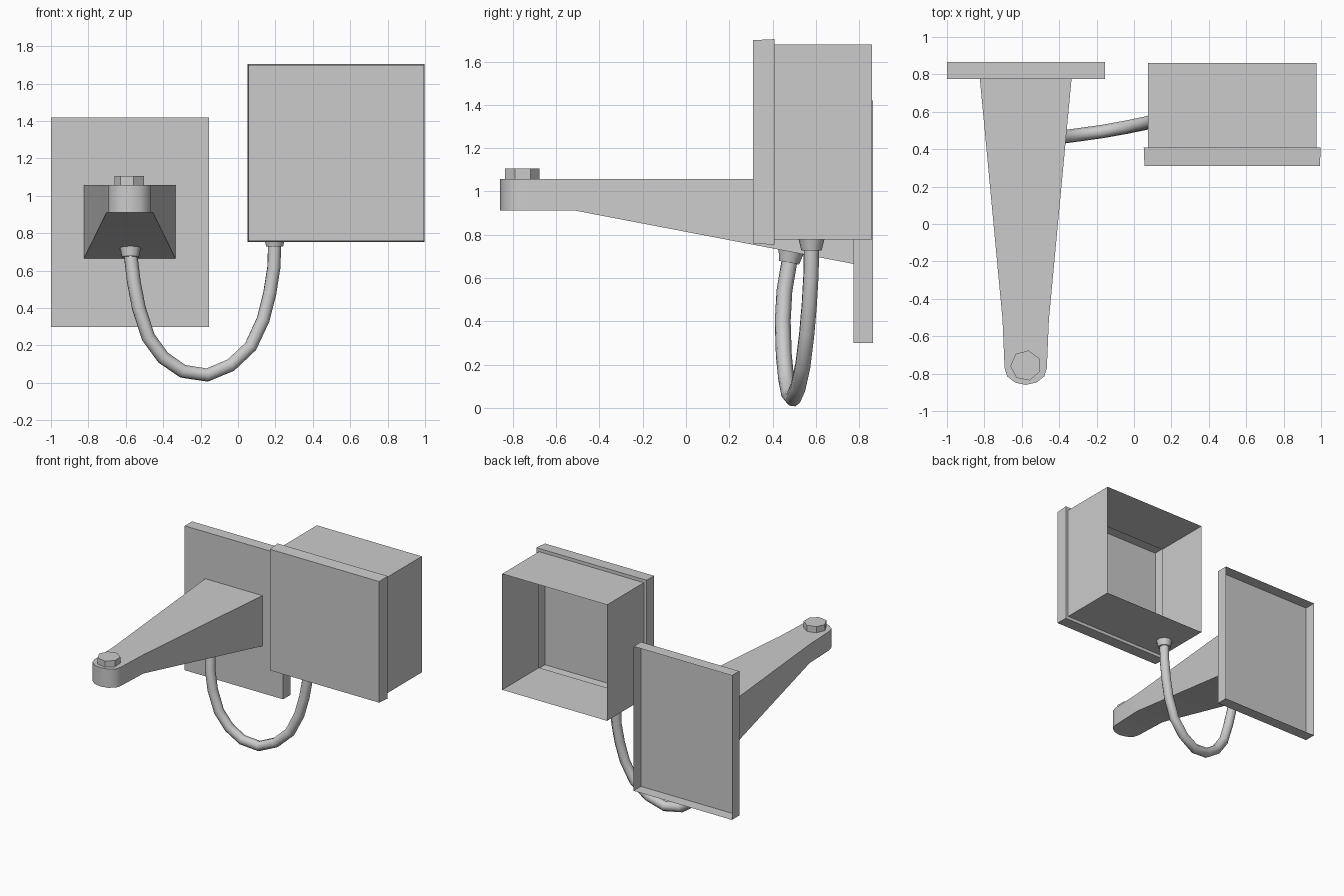
import bpy, bmesh, math
from mathutils import Vector

if "Cube" in bpy.data.objects:
    bpy.data.objects.remove(bpy.data.objects["Cube"])


def make_object(name, bm, smooth=None):
    bmesh.ops.recalc_face_normals(bm, faces=bm.faces)
    mesh = bpy.data.meshes.new(name)
    bm.to_mesh(mesh)
    bm.free()
    ob = bpy.data.objects.new(name, mesh)
    bpy.context.collection.objects.link(ob)
    if smooth:
        bpy.ops.object.select_all(action='DESELECT')
        ob.select_set(True)
        bpy.context.view_layer.objects.active = ob
        bpy.ops.object.shade_smooth_by_angle(angle=math.radians(smooth))
    return ob


def open_back_shell(name, cx, cz, rings):
    """Rectangles (y, half width, half height) from open back to closed front."""
    bm = bmesh.new()
    prev = None
    for y, w, h in rings:
        ring = [bm.verts.new((cx + sx * w, y, cz + sz * h))
                for sx, sz in ((-1, -1), (1, -1), (1, 1), (-1, 1))]
        if prev:
            for i in range(4):
                j = (i + 1) % 4
                bm.faces.new((prev[i], prev[j], ring[j], ring[i]))
        prev = ring
    bm.faces.new(prev)
    # an open shell: orient the front cap towards -y, then let the rest follow
    return make_object(name, bm)


def cone(name, base, direction, r1, r2, depth, sides, turn=0.0, smooth=None):
    """Cone frustum starting at base and running along direction."""
    bm = bmesh.new()
    bmesh.ops.create_cone(bm, cap_ends=True, segments=sides,
                          radius1=r1, radius2=r2, depth=depth)
    d = Vector(direction).normalized()
    rot = d.to_track_quat('Z', 'Y').to_matrix()
    for v in bm.verts:
        p = v.co.copy()
        c, s = math.cos(turn), math.sin(turn)
        p = Vector((p.x * c - p.y * s, p.x * s + p.y * c, p.z + depth / 2))
        v.co = Vector(base) + rot @ p
    return make_object(name, bm, smooth)


# Wall plate and box with flanged cover, both open at the back
open_back_shell("wall_plate", -0.578, 0.86,
                [(0.865, 0.422, 0.56), (0.775, 0.422, 0.56)])
open_back_shell("box_housing", 0.525, 1.229,
                [(0.86, 0.45, 0.45), (0.41, 0.45, 0.45),
                 (0.41, 0.473, 0.475), (0.31, 0.469, 0.47)])

# Tapered arm with rounded tip
AX, TOP, TIP_Z = -0.579, 1.057, 0.911
half = [(0.245, 0.775), (0.124, -0.51), (0.113, -0.77),
        (0.099, -0.815), (0.056, -0.848)]
outline = half + [(0, -0.86)] + [(-x, y) for x, y in reversed(half)]


def underside(y):
    return TIP_Z - max(0, y + 0.51) * 0.1915


bm = bmesh.new()
top = [bm.verts.new((AX + x, y, TOP)) for x, y in outline]
bot = [bm.verts.new((AX + x, y, underside(y))) for x, y in outline]
n = len(outline)
bm.faces.new(top)
bm.faces.new((bot[0], bot[1], bot[-2], bot[-1]))
bm.faces.new(bot[1:-1])
for i in range(n):
    j = (i + 1) % n
    bm.faces.new((top[i], top[j], bot[j], bot[i]))
make_object("arm", bm, 38)

# Pivot knob on the tip
cone("pivot_knob", (AX, -0.757, TOP), (0, 0, 1), 0.082, 0.082, 0.048, 7,
     math.radians(15))

# Cable collars under arm and box
cone("arm_collar", (-0.575, 0.486, 0.722), (0, -0.19, -1), 0.059, 0.047, 0.052,
     10, smooth=40)
cone("box_collar", (0.196, 0.58, 0.78), (0, 0, -1), 0.06, 0.047, 0.052,
     10, smooth=40)

# Hanging cable
path = [(-0.575, 0.48, 0.69), (-0.557, 0.455, 0.54), (-0.53, 0.447, 0.40),
        (-0.48, 0.452, 0.245), (-0.40, 0.463, 0.135), (-0.295, 0.477, 0.062),
        (-0.165, 0.495, 0.042), (-0.038, 0.518, 0.095), (0.068, 0.54, 0.195),
        (0.135, 0.558, 0.34), (0.17, 0.57, 0.48), (0.192, 0.578, 0.62),
        (0.196, 0.58, 0.75)]
curve = bpy.data.curves.new("cable", 'CURVE')
curve.dimensions = '3D'
curve.bevel_depth = 0.037
curve.bevel_resolution = 2
spline = curve.splines.new('POLY')
spline.points.add(len(path) - 1)
for p, co in zip(spline.points, path):
    p.co = (*co, 1)
spline.use_smooth = True
cable = bpy.data.objects.new("cable", curve)
bpy.context.collection.objects.link(cable)
bpy.ops.object.select_all(action='DESELECT')
cable.select_set(True)
bpy.context.view_layer.objects.active = cable
bpy.ops.object.convert(target='MESH')
